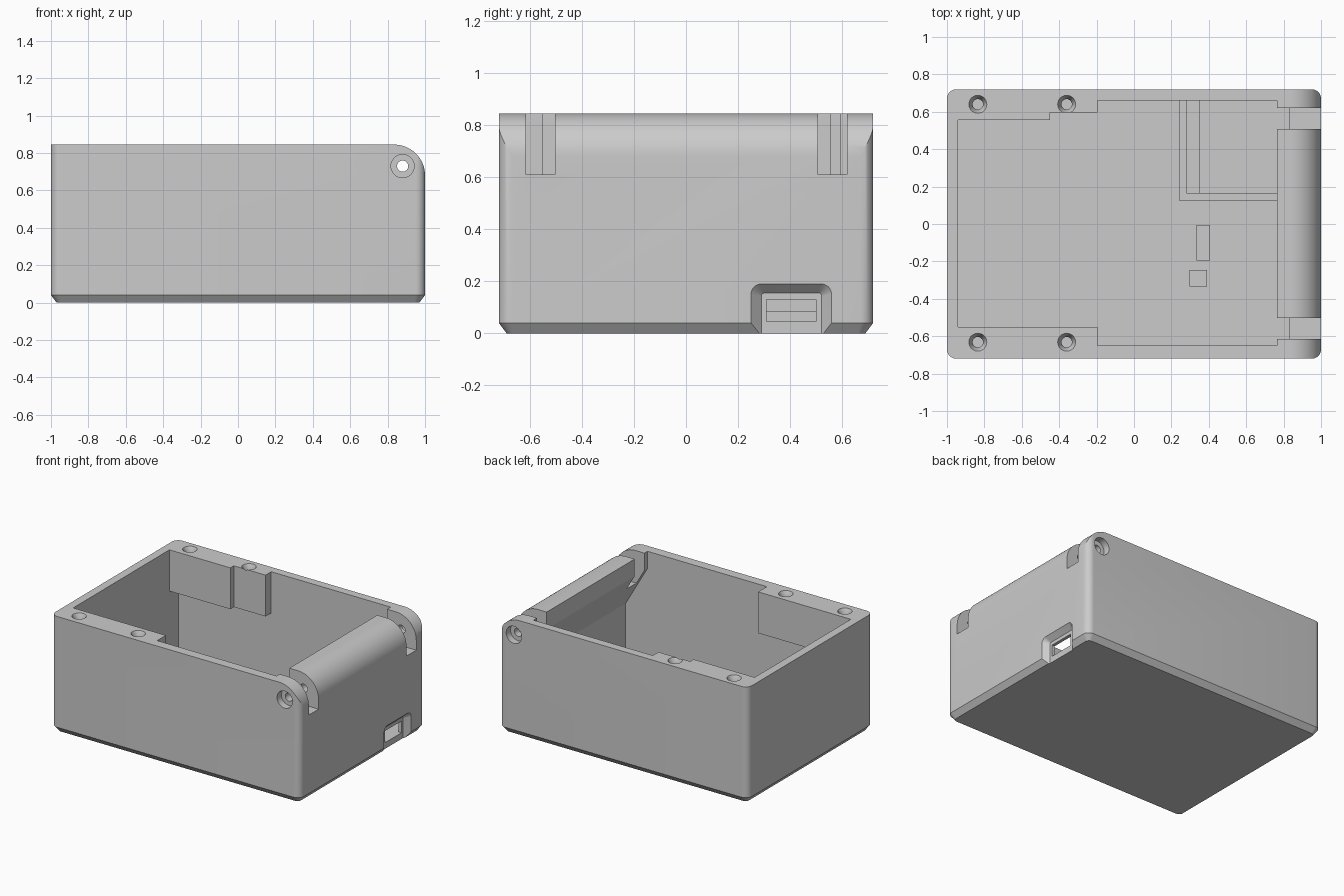
import bpy, bmesh, math

if "Cube" in bpy.data.objects:
    bpy.data.objects.remove(bpy.data.objects["Cube"])

grey = bpy.data.materials.new("plain grey")
grey.use_nodes = True
COLOUR = (0.6, 0.6, 0.6, 1)
grey.diffuse_color = COLOUR
grey.node_tree.nodes["Principled BSDF"].inputs["Base Color"].default_value = COLOUR

H, HALF_Y = 0.845, 0.72


def loft(name, loops):
    """Closed solid through matching loops of 3D points."""
    bm = bmesh.new()
    rings = [[bm.verts.new(p) for p in loop] for loop in loops]
    n = len(rings[0])
    for a, b in zip(rings, rings[1:]):
        for i in range(n):
            j = (i + 1) % n
            bm.faces.new((a[i], a[j], b[j], b[i]))
    bm.faces.new(rings[0][::-1])
    bm.faces.new(rings[-1])
    bmesh.ops.recalc_face_normals(bm, faces=bm.faces)
    mesh = bpy.data.meshes.new(name)
    bm.to_mesh(mesh)
    bm.free()
    mesh.materials.append(grey)
    obj = bpy.data.objects.new(name, mesh)
    bpy.context.collection.objects.link(obj)
    return obj


def rounded_rect(u0, u1, v0, v1, r, steps=8):
    pts = []
    corners = ((u1 - r, v1 - r), (u0 + r, v1 - r), (u0 + r, v0 + r), (u1 - r, v0 + r))
    for q, (u, v) in enumerate(corners):
        for s in range(steps + 1):
            a = math.pi / 2 * (q + s / steps)
            pts.append((u + r * math.cos(a), v + r * math.sin(a)))
    return pts


def circle(u, v, r, n=32):
    return [(u + r * math.cos(2 * math.pi * i / n), v + r * math.sin(2 * math.pi * i / n))
            for i in range(n)]


def at_x(pts, x):
    return [(x, u, v) for u, v in pts]


def at_y(pts, y):
    return [(u, y, v) for u, v in pts]


def at_z(pts, z):
    return [(u, v, z) for u, v in pts]


def box(name, x0, x1, y0, y1, z0, z1):
    pts = [(x0, y0), (x1, y0), (x1, y1), (x0, y1)]
    return loft(name, [at_z(pts, z0), at_z(pts, z1)])


def combine(target, tool, operation="DIFFERENCE"):
    tool.hide_render = True
    mod = target.modifiers.new("cut", "BOOLEAN")
    mod.operation, mod.solver, mod.object = operation, "EXACT", tool
    bpy.context.view_layer.objects.active = target
    bpy.ops.object.modifier_apply(modifier=mod.name)
    bpy.data.objects.remove(tool)


# Outer shell with rounded corners and a chamfered base
outline = rounded_rect(-1, 1, -HALF_Y, HALF_Y, 0.05)
foot = rounded_rect(-0.97, 0.97, -HALF_Y + 0.03, HALF_Y - 0.03, 0.03)
case = loft("case_body", [at_z(foot, 0), at_z(outline, 0.04), at_z(outline, H)])

# Rounded upper edge on the hinge side
R = 0.165
arc = [(1 - R + R * math.sin(a), H - R + R * math.cos(a))
       for a in (math.pi / 2 * i / 16 for i in range(17))]
profile = arc + [(1.1, H - R), (1.1, H + 0.1), (1 - R, H + 0.1)]
combine(case, loft("edge_cutter", [at_y(profile, -1), at_y(profile, 1)]))

# Cavity, keeping the sloped hinge bar and the hanging screw blocks
hollow = [(-0.94, 0.045), (0.94, 0.045), (0.94, 0.42), (0.765, 0.72),
          (0.765, 1), (-0.94, 1)]
cavity = loft("cavity_cutter", [at_y(hollow, -0.65), at_y(hollow, 0.66)])
for x0, x1, y0, y1 in ((-1.1, -0.195, -0.8, -0.55), (-1.1, -0.45, 0.555, 0.8),
                       (-0.6, -0.195, 0.595, 0.8)):
    combine(cavity, box("screw_block", x0, x1, y0, y1, 0.545, 1.1))
combine(case, cavity)

# Hinge slots
for y0, y1 in ((-0.615, -0.503), (0.507, 0.619)):
    combine(case, box("slot_cutter", 0.7, 1.1, y0, y1, 0.61, 1))

# Hinge pin bore and its counterbores
HX, HZ = 0.88, 0.73
bore = circle(HX, HZ, 0.03)
combine(case, loft("pin_cutter", [at_y(bore, -1), at_y(bore, 1)]))
for side in (-1, 1):
    ring = circle(HX, HZ, 0.062)
    combine(case, loft("counterbore_cutter", [at_y(ring, side * 0.67), at_y(ring, side)]))

# Countersunk screw holes in the rim
for x in (-0.835, -0.36):
    for y in (-0.632, 0.64):
        small, wide = circle(x, y, 0.028), circle(x, y, 0.048)
        combine(case, loft("screw_cutter", [at_z(small, 0.6), at_z(small, H - 0.04),
                                            at_z(wide, H), at_z(wide, H + 0.1)]))

# Tapered port recess and port opening
outer = rounded_rect(0.25, 0.56, -0.2, 0.19, 0.04)
inner = rounded_rect(0.29, 0.522, -0.16, 0.155, 0.012)
combine(case, loft("port_recess_cutter",
                   [at_x(inner, 0.963), at_x(outer, 1), at_x(outer, 1.1)]))
combine(case, box("port_cutter", 0.9, 1.1, 0.31, 0.5, 0.045, 0.13))

# Board holder on the cavity floor
box("holder_side_wall", 0.24, 0.28, 0.125, 0.66, 0.04, 0.14)
box("holder_front_wall", 0.28, 0.94, 0.125, 0.165, 0.04, 0.14)
box("holder_ledge", 0.28, 0.35, 0.165, 0.66, 0.04, 0.085)

# Small floor pads
box("long_pad", 0.335, 0.405, -0.195, -0.005, 0.04, 0.075)
box("square_pad", 0.298, 0.39, -0.335, -0.245, 0.04, 0.075)

# Smooth the rounded parts, keep edges crisp
bpy.ops.object.select_all(action="DESELECT")
case.select_set(True)
bpy.context.view_layer.objects.active = case
bpy.ops.object.shade_smooth_by_angle(angle=math.radians(30))
